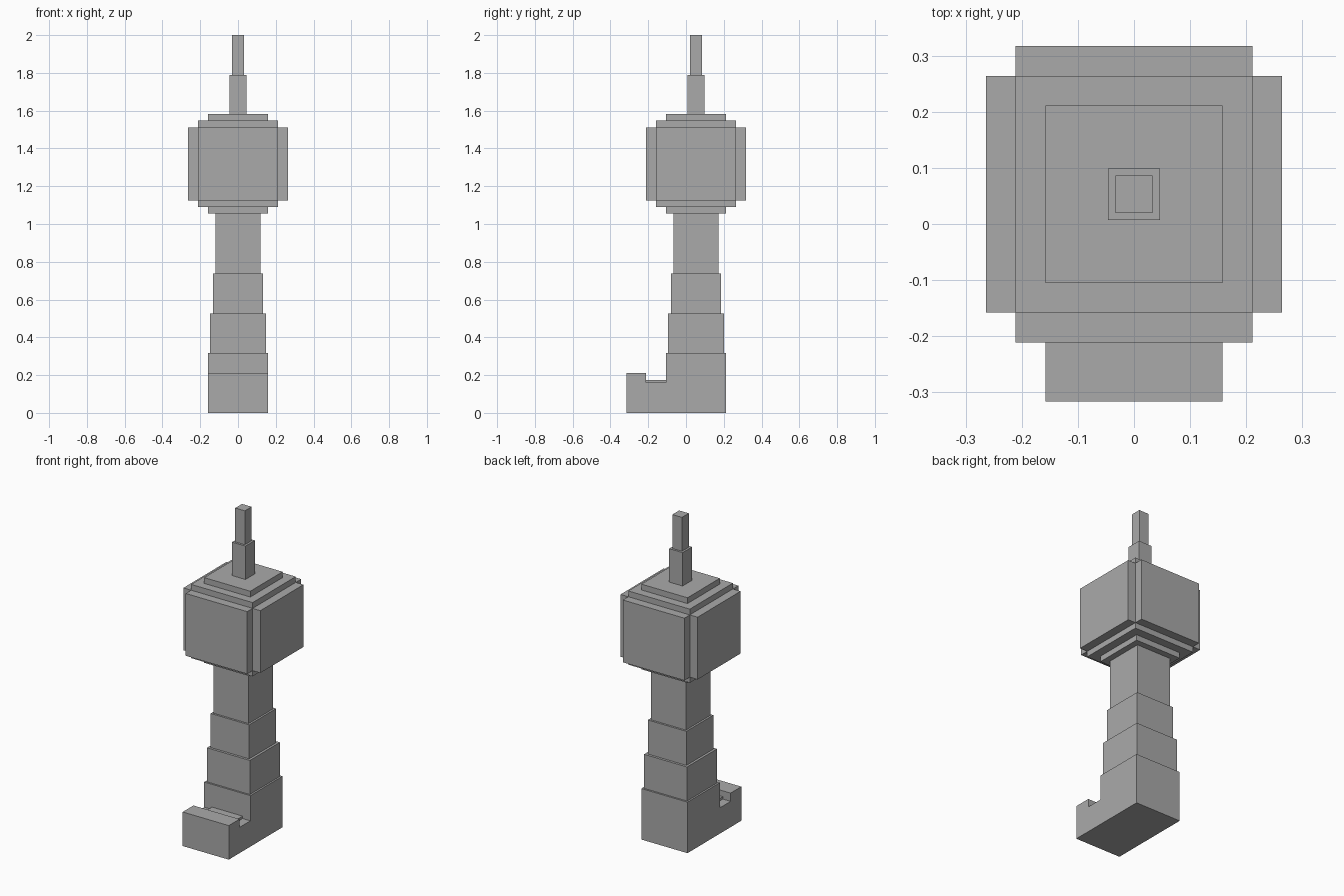
import bpy

default_cube = bpy.data.objects.get("Cube")
if default_cube:
    bpy.data.objects.remove(default_cube, do_unlink=True)

AXIS_Y = 0.053  # the tower stands slightly behind the middle

concrete = bpy.data.materials.new("concrete grey")
concrete.use_nodes = True
concrete.diffuse_color = (0.4, 0.4, 0.4, 1)
concrete.node_tree.nodes["Principled BSDF"].inputs["Base Color"].default_value = (0.4, 0.4, 0.4, 1)


def box(name, x, y, z):
    """Box from (low, high) ranges on each axis."""
    bpy.ops.mesh.primitive_cube_add(size=1, location=[sum(r) / 2 for r in (x, y, z)])
    ob = bpy.context.object
    ob.name = name
    ob.scale = [r[1] - r[0] for r in (x, y, z)]
    bpy.ops.object.transform_apply(location=False, rotation=False, scale=True)
    ob.data.materials.append(concrete)
    return ob


def tier(name, half, low, high):
    """Square block centred on the tower axis."""
    return box(name, (-half, half), (AXIS_Y - half, AXIS_Y + half), (low, high))


# Entrance building: front block, sunken passage and a low step in it
WIDTH = (-0.158, 0.158)
box("entrance_block", WIDTH, (-0.316, -0.211), (0, 0.211))
box("passage_floor", WIDTH, (-0.211, -0.105), (0, 0.16))
box("passage_step", (-0.105, 0.105), (-0.211, -0.105), (0.16, 0.175))

# Tapering shaft
tier("tower_base", 0.158, 0, 0.316)
tier("shaft_lower", 0.147, 0.316, 0.527)
tier("shaft_middle", 0.132, 0.527, 0.738)
tier("shaft_upper", 0.12, 0.738, 1.055)

# Observation pod: stepped core
tier("pod_underside", 0.158, 1.055, 1.09)
tier("pod_core", 0.211, 1.09, 1.547)
tier("pod_roof", 0.158, 1.547, 1.583)

# Projecting panel on each side of the pod
INNER, OUTER = 0.211, 0.264
PANEL_Z = (1.125, 1.511)
for side, label in ((-1, "right"), (1, "left")):
    box("pod_panel_" + label, sorted((side * INNER, side * OUTER)),
        (AXIS_Y - INNER, AXIS_Y + INNER), PANEL_Z)
for side, label in ((-1, "front"), (1, "back")):
    box("pod_panel_" + label, (-INNER, INNER),
        sorted((AXIS_Y + side * INNER, AXIS_Y + side * OUTER)), PANEL_Z)

# Antenna
tier("antenna_lower", 0.046, 1.583, 1.79)
tier("antenna_tip", 0.033, 1.79, 2.0)
